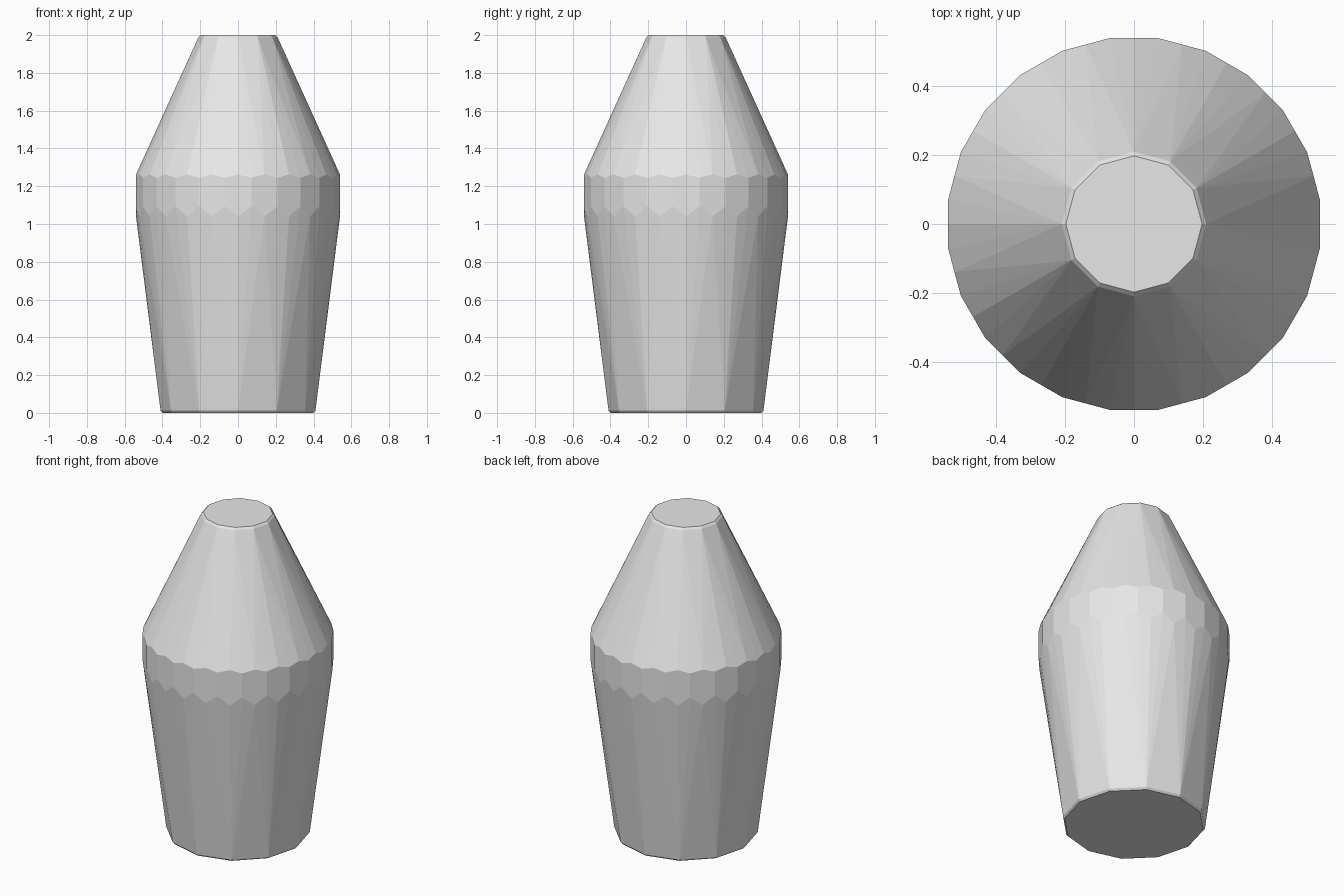
import bpy
import bmesh
from math import cos, sin, pi

cube = bpy.data.objects.get("Cube")
if cube:
    bpy.data.objects.remove(cube)

grey = bpy.data.materials.new("light grey")
grey.use_nodes = True
color = (0.8, 0.8, 0.8, 1)
grey.diffuse_color = color
grey.node_tree.nodes["Principled BSDF"].inputs["Base Color"].default_value = color


def ring(bm, sides, radius, z, turn=0.0):
    """Add a ring of points; turn is a fraction of one side."""
    for i in range(sides):
        a = 2 * pi * (i + turn) / sides
        bm.verts.new((radius * cos(a), radius * sin(a), z))


bm = bmesh.new()
WAIST = 0.54
CORNER = WAIST / cos(pi / 24)

# Twelve-sided base and top, each with a narrow bevelled rim
ring(bm, 12, 0.40, 0.0)
ring(bm, 12, 0.41, 0.012)
ring(bm, 12, 0.21, 1.988)
ring(bm, 12, 0.198, 2.0)

# Waist band: 24 flats whose edges scallop where they meet the two cones
ring(bm, 24, WAIST, 1.04)
ring(bm, 24, CORNER, 1.095, 0.5)
ring(bm, 24, CORNER, 1.245, 0.5)
ring(bm, 24, WAIST, 1.262)

# Skin the rings with a convex shell
bmesh.ops.convex_hull(bm, input=bm.verts[:])
loose = [v for v in bm.verts if not v.link_faces]
bmesh.ops.delete(bm, geom=loose, context='VERTS')
bmesh.ops.dissolve_limit(bm, angle_limit=0.01, verts=bm.verts[:], edges=bm.edges[:])
bmesh.ops.recalc_face_normals(bm, faces=bm.faces[:])

mesh = bpy.data.meshes.new("tapered_body")
bm.to_mesh(mesh)
bm.free()
mesh.materials.append(grey)
body = bpy.data.objects.new("tapered_body", mesh)
bpy.context.collection.objects.link(body)
